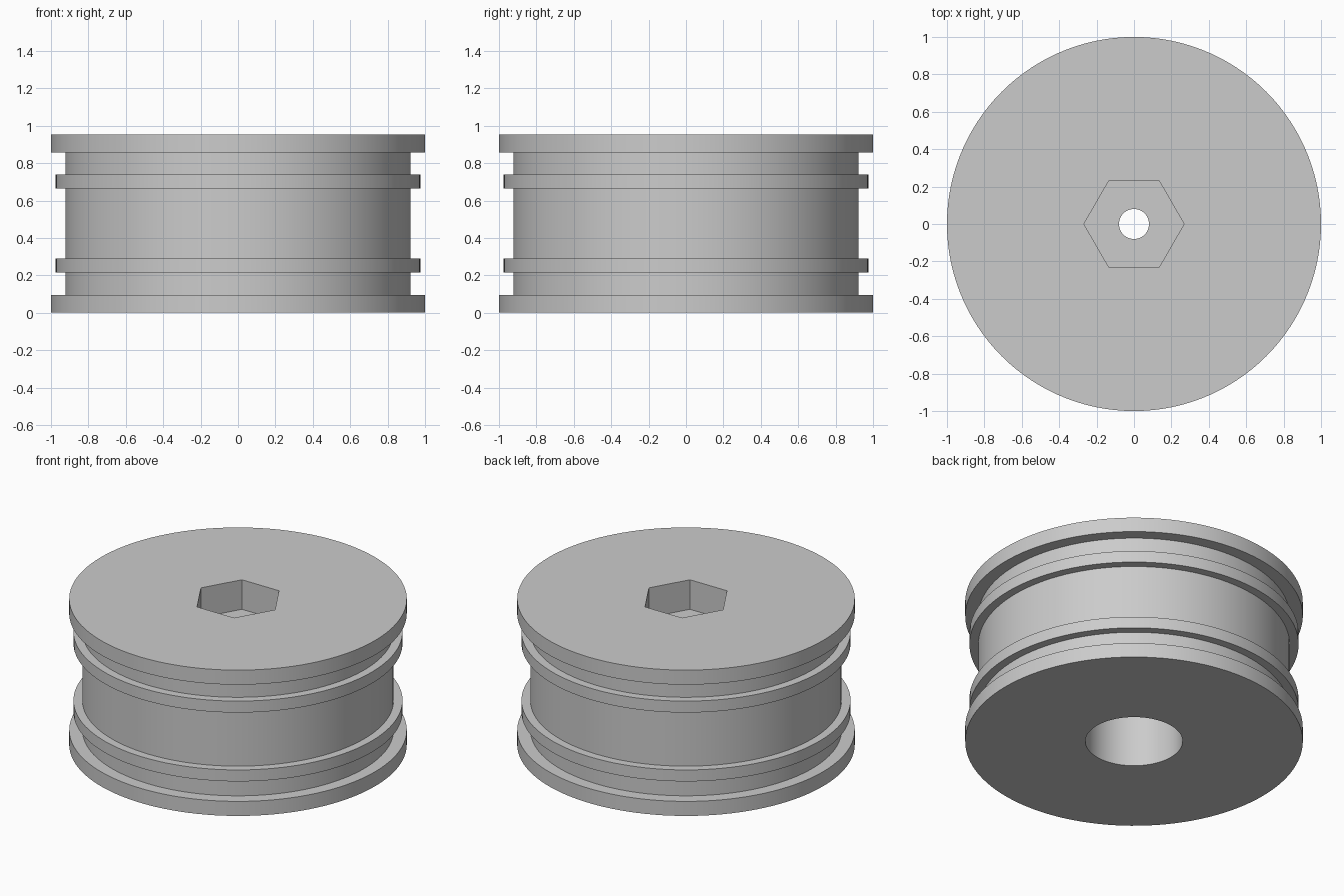
import bpy, bmesh, math

if "Cube" in bpy.data.objects:
    bpy.data.objects.remove(bpy.data.objects["Cube"])

SEGMENTS = 120           # multiple of six, so the hexagon corners land on vertices
HEIGHT = 0.953
HEX_APOTHEM = 0.232
HEX_FLOOR = 0.76
HOLE_R = 0.08
BORE_R, BORE_TOP = 0.288, 0.64


def hex_radius(angle):
    """Distance from the axis to a hexagon side, with a corner on +x."""
    return HEX_APOTHEM / math.cos(angle % (math.pi / 3) - math.pi / 6)


def lathe(name, profile, material):
    """Revolve a closed profile of (radius, z); radius None follows the hexagon."""
    bm = bmesh.new()
    rings = []
    for r, z in profile:
        ring = []
        for i in range(SEGMENTS):
            a = 2 * math.pi * i / SEGMENTS
            d = hex_radius(a) if r is None else r
            ring.append(bm.verts.new((d * math.cos(a), d * math.sin(a), z)))
        rings.append(ring)
    for k, low in enumerate(rings):
        high = rings[(k + 1) % len(rings)]
        for i in range(SEGMENTS):
            j = (i + 1) % SEGMENTS
            bm.faces.new((low[i], low[j], high[j], high[i]))
    bmesh.ops.recalc_face_normals(bm, faces=bm.faces)
    mesh = bpy.data.meshes.new(name)
    bm.to_mesh(mesh)
    bm.free()
    mesh.materials.append(material)
    obj = bpy.data.objects.new(name, mesh)
    bpy.context.collection.objects.link(obj)
    bpy.context.view_layer.objects.active = obj
    obj.select_set(True)
    bpy.ops.object.shade_smooth_by_angle(angle=math.radians(30))
    return obj


grey = bpy.data.materials.new("light_grey")
grey.diffuse_color = (0.6, 0.6, 0.6, 1)
grey.use_nodes = True
grey.node_tree.nodes["Principled BSDF"].inputs["Base Color"].default_value = grey.diffuse_color

# Lower half of the rim: flange, groove, raised rib, drum
lower = [(1.0, 0), (1.0, 0.095), (0.922, 0.095), (0.922, 0.214),
         (0.975, 0.214), (0.975, 0.289), (0.922, 0.289)]
# Upper half mirrors the lower one
upper = [(r, HEIGHT - z) for r, z in reversed(lower)]
# Hexagonal drive pocket, axle hole and round bore from below
inside = [(None, HEIGHT), (None, HEX_FLOOR), (HOLE_R, HEX_FLOOR),
          (HOLE_R, BORE_TOP), (BORE_R, BORE_TOP), (BORE_R, 0)]

lathe("wheel_rim", lower + upper + inside, grey)
